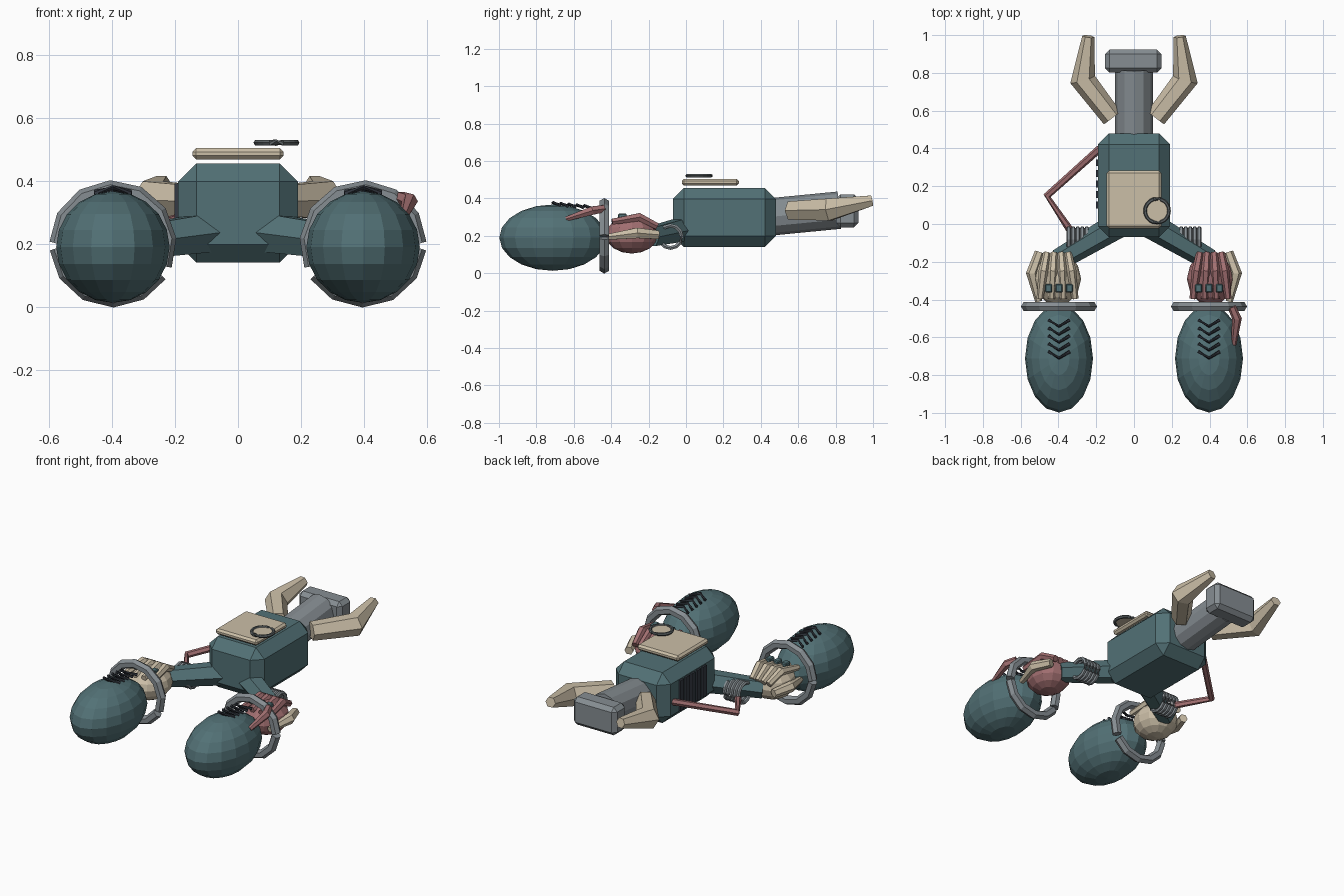
import bpy, bmesh, math
from mathutils import Vector

cube = bpy.data.objects.get("Cube")
if cube:
    bpy.data.objects.remove(cube, do_unlink=True)


def material(name, rgb):
    m = bpy.data.materials.new(name)
    m.use_nodes = True
    m.diffuse_color = (*rgb, 1)
    m.node_tree.nodes["Principled BSDF"].inputs["Base Color"].default_value = (*rgb, 1)
    return m


TEAL = material("muted teal", (0.085, 0.165, 0.18))
CREAM = material("warm cream", (0.6, 0.52, 0.39))
GREY = material("steel grey", (0.24, 0.27, 0.29))
PINK = material("dusty pink", (0.36, 0.16, 0.165))
DARK = material("charcoal", (0.035, 0.042, 0.055))
IRON = material("iron grey", (0.1, 0.115, 0.12))


def finish(name, bm, mat):
    bmesh.ops.recalc_face_normals(bm, faces=bm.faces)
    mesh = bpy.data.meshes.new(name)
    bm.to_mesh(mesh)
    bm.free()
    mesh.materials.append(mat)
    ob = bpy.data.objects.new(name, mesh)
    bpy.context.collection.objects.link(ob)
    return ob


def box(name, center, size, mat, bevel=0):
    bm = bmesh.new()
    bmesh.ops.create_cube(bm, size=1)
    for v in bm.verts:
        v.co = Vector(c + a * s for c, a, s in zip(center, v.co, size))
    if bevel:
        bmesh.ops.bevel(bm, geom=bm.edges[:], offset=bevel, segments=1, affect='EDGES')
    return finish(name, bm, mat)


def ellipsoid(name, center, radii, mat, segments=16, rings=10):
    bm = bmesh.new()
    bmesh.ops.create_uvsphere(bm, u_segments=segments, v_segments=rings, radius=1)
    for v in bm.verts:
        v.co = Vector(c + a * r for c, a, r in zip(center, v.co, radii))
    return finish(name, bm, mat)


def tube(name, points, radii, mat, sides=6, closed=False):
    """Faceted tube through the points, with one radius per point."""
    pts = [Vector(p) for p in points]
    n = len(pts)
    bm = bmesh.new()
    loops = []
    for i, p in enumerate(pts):
        before = pts[i - 1] if closed or i else p
        after = pts[(i + 1) % n] if closed or i < n - 1 else p
        t = (after - before).normalized()
        ref = Vector((0, 1, 0)) if abs(t.y) < 0.2 else Vector((0, 0, 1))
        u = t.cross(ref).normalized()
        w = u.cross(t)
        angles = [math.tau * k / sides for k in range(sides)]
        loops.append([bm.verts.new(p + radii[i] * (u * math.cos(a) + w * math.sin(a)))
                      for a in angles])
    for i in range(n if closed else n - 1):
        a, b = loops[i], loops[(i + 1) % n]
        for k in range(sides):
            j = (k + 1) % sides
            bm.faces.new((a[k], a[j], b[j], b[k]))
    if not closed:
        bm.faces.new(loops[0])
        bm.faces.new(loops[-1])
    return finish(name, bm, mat)


def arc(center, radius, start, end, steps, axis):
    """Points on an arc about the given axis."""
    out = []
    for i in range(steps + 1):
        a = math.radians(start + (end - start) * i / steps)
        c, s = radius * math.cos(a), radius * math.sin(a)
        off = {'X': (0, c, s), 'Y': (c, 0, s), 'Z': (c, s, 0)}[axis]
        out.append(Vector(center) + Vector(off))
    return out


def ring(name, center, radius, thick, mat, axis, steps=16):
    return tube(name, arc(center, radius, 0, 360, steps, axis)[:-1],
                [thick] * steps, mat, closed=True)


# Torso with its top plate and dial
box("torso", (0, 0.205, 0.298), (0.38, 0.55, 0.315), TEAL, 0.058)
box("top_plate", (0, 0.13, 0.486), (0.29, 0.305, 0.036), CREAM, 0.012)
ring("dial_rim", (0.122, 0.07, 0.521), 0.063, 0.01, IRON, 'Z', 20)
tube("dial_face", [(0.122, 0.07, 0.517), (0.122, 0.07, 0.523)], [0.062] * 2, CREAM, 20)

# Side vents
for i in range(5):
    box(f"side_vent_{i + 1}", (-0.193, 0.1 + 0.056 * i, 0.297), (0.016, 0.036, 0.19), DARK)

# Rear neck and head block
tube("neck", [(0, 0.44, 0.3), (0, 0.82, 0.337)], [0.1, 0.1], GREY, 12)
box("head_block", (-0.004, 0.862, 0.333), (0.3, 0.122, 0.175), GREY, 0.024)

# Bent strut on one side
tube("side_strut", [(-0.18, 0.4, 0.28), (-0.46, 0.15, 0.19), (-0.34, -0.03, 0.18)],
     [0.02] * 3, PINK)

for side, s in (("left", 1), ("right", -1)):
    hand = PINK if s > 0 else CREAM
    px = 0.397 * s

    # Rear claw
    tube(f"{side}_claw", [(0.115 * s, 0.562, 0.335), (0.272 * s, 0.765, 0.34),
                          (0.242 * s, 0.993, 0.388)], [0.056, 0.068, 0.032], CREAM)

    # Arm and the coil of rings around it
    tube(f"{side}_arm", [(0.06 * s, 0.01, 0.24), (0.4 * s, -0.19, 0.195)],
         [0.072, 0.058], TEAL)
    for i in range(5):
        ring(f"{side}_arm_ring_{i + 1}", (s * (0.25 + 0.024 * i), -0.083, 0.195),
             0.06, 0.012, GREY, 'X', 12)

    # Palm, fingers, knuckle plates and thumb
    hx = 0.405 * s
    ellipsoid(f"{side}_palm", (hx, -0.29, 0.205), (0.125, 0.14, 0.1), hand, 12, 8)
    for i in range(4):
        k = i - 1.5
        tube(f"{side}_finger_{i + 1}",
             [(hx + 0.038 * k, -0.155, 0.25), (hx + 0.05 * k, -0.25, 0.3),
              (hx + 0.062 * k, -0.395, 0.275)], [0.02, 0.025, 0.018], hand)
    for i in (-1, 0, 1):
        box(f"{side}_knuckle_{i + 2}", (px + 0.055 * i, -0.34, 0.306),
            (0.036, 0.046, 0.025), TEAL, 0.005)
    tube(f"{side}_thumb", [(0.5 * s, -0.15, 0.205), (0.54 * s, -0.26, 0.215),
                           (0.505 * s, -0.41, 0.195)], [0.026, 0.032, 0.018], CREAM)

    # Two-piece collar around the pod's rear end
    for part, a, b, n in (("upper", -24, 180, 7), ("lower", 184, 328, 5)):
        pts = arc((px, -0.437, 0.2), 0.174, a, b, n, 'Y')
        if s > 0:
            pts = [Vector((2 * px - p.x, p.y, p.z)) for p in pts]
        tube(f"{side}_{part}_collar", pts, [0.028] * (n + 1), GREY)

    # Large pod with chevrons on top
    ellipsoid(f"{side}_pod", (px, -0.712, 0.19), (0.18, 0.286, 0.177), TEAL)
    for i in range(5):
        y = -0.508 - 0.042 * i
        z = 0.348 + 0.004 * i
        tube(f"{side}_chevron_{i + 1}",
             [(px - 0.056, y, z), (px, y - 0.034, z + 0.013), (px + 0.056, y, z)],
             [0.009] * 3, DARK)

# Loose finger reaching over one pod
tube("pod_finger", [(0.518, -0.44, 0.345), (0.545, -0.5, 0.335), (0.528, -0.64, 0.29)],
     [0.022, 0.026, 0.014], PINK)
